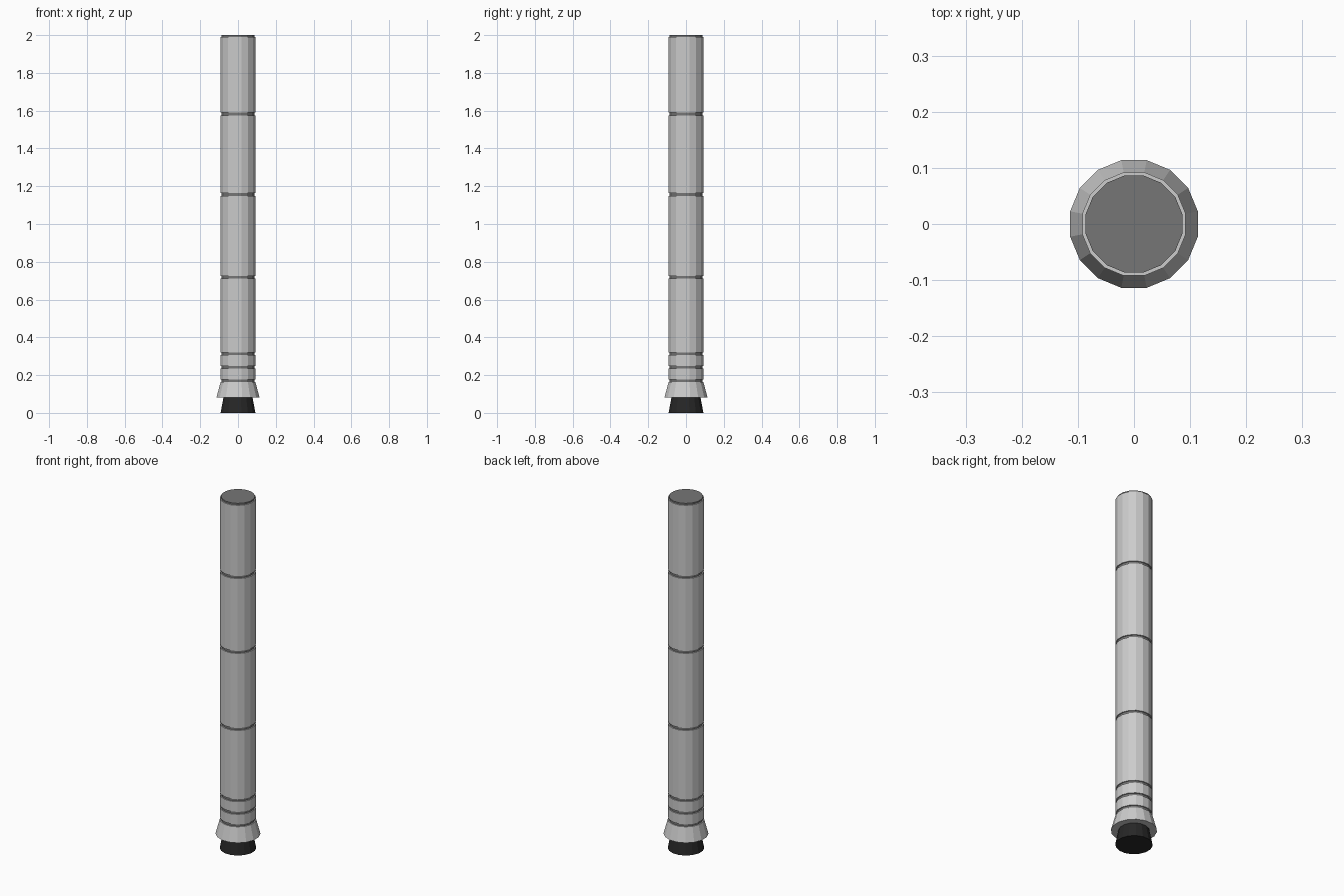
import bpy, bmesh, math

if "Cube" in bpy.data.objects:
    bpy.data.objects.remove(bpy.data.objects["Cube"])

SIDES = 16


def material(name, v):
    m = bpy.data.materials.new(name)
    m.diffuse_color = (v, v, v, 1)
    m.use_nodes = True
    m.node_tree.nodes["Principled BSDF"].inputs["Base Color"].default_value = m.diffuse_color
    return m


def lathe(name, profile, mat=None):
    """Flat-shaded capped solid of revolution from (radius, z) points."""
    bm = bmesh.new()
    rings = []
    for r, z in profile:
        rings.append([bm.verts.new((r * math.cos(a), r * math.sin(a), z))
                      for a in (math.tau * (i + 0.5) / SIDES for i in range(SIDES))])
    for low, high in zip(rings, rings[1:]):
        for i in range(SIDES):
            j = (i + 1) % SIDES
            bm.faces.new((low[i], low[j], high[j], high[i]))
    bm.faces.new(rings[0][::-1])
    bm.faces.new(rings[-1])
    mesh = bpy.data.meshes.new(name)
    bm.to_mesh(mesh)
    bm.free()
    obj = bpy.data.objects.new(name, mesh)
    bpy.context.collection.objects.link(obj)
    if mat:
        mesh.materials.append(mat)
    return obj


dark = material("dark_grey", 0.18)
black = material("black", 0.02)

# Dark engine nozzle flaring towards the ground
lathe("nozzle", [(0.094, 0), (0.078, 0.084)], black)

# Flared skirt above the nozzle
lathe("skirt", [(0.116, 0.082), (0.094, 0.163)])

# Inner core, visible in the grooves and as the top disc
lathe("core", [(0.088, 0.15), (0.088, 2.0)], dark)

# Outer sleeves separated by narrow grooves
grooves = [0.17, 0.241, 0.313, 0.718, 1.156, 1.582, 1.998]
for n, (a, b) in enumerate(zip(grooves, grooves[1:])):
    lathe(f"sleeve_{n + 1}", [(0.094, a + 0.007), (0.094, b - 0.007)])
